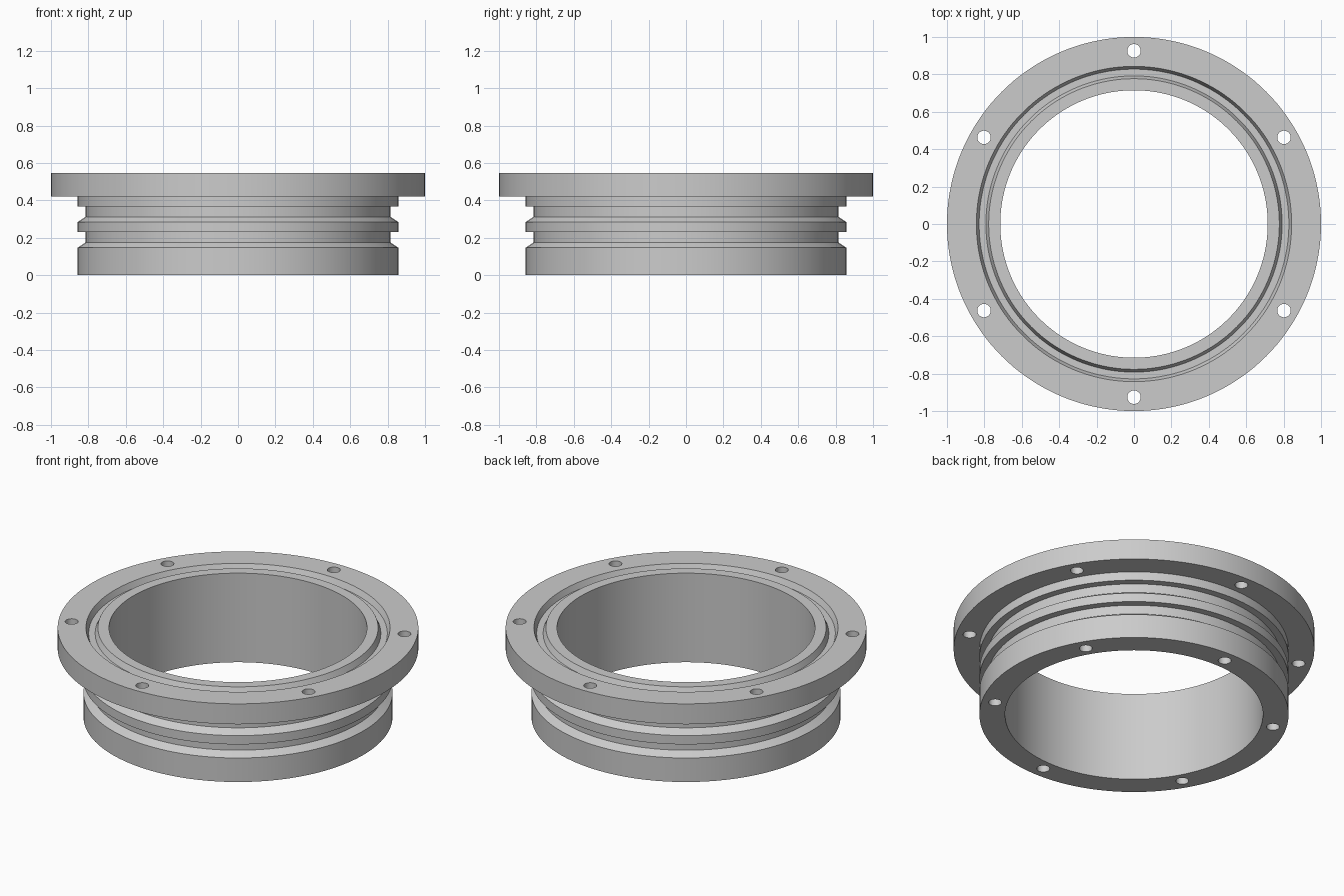
import bpy, bmesh, math
from mathutils import Matrix, Vector

if "Cube" in bpy.data.objects:
    bpy.data.objects.remove(bpy.data.objects["Cube"], do_unlink=True)

SEGMENTS = 144
BORE, BODY, GROOVE, FLANGE = 0.715, 0.857, 0.815, 1.0
UNDER, TOP = 0.42, 0.545
SEAT = TOP - 0.035

# Plain machined metal
metal = bpy.data.materials.new("grey metal")
metal.use_nodes = True
grey = (0.6, 0.6, 0.6, 1)
metal.diffuse_color = grey
metal.node_tree.nodes["Principled BSDF"].inputs["Base Color"].default_value = grey


def make_object(name, bm):
    mesh = bpy.data.meshes.new(name)
    bmesh.ops.recalc_face_normals(bm, faces=bm.faces)
    bm.to_mesh(mesh)
    bm.free()
    mesh.materials.append(metal)
    obj = bpy.data.objects.new(name, mesh)
    bpy.context.collection.objects.link(obj)
    return obj


def lathe(name, profile):
    bm = bmesh.new()
    verts = [bm.verts.new((r, 0, z)) for r, z in profile]
    edges = [bm.edges.new((v, verts[(i + 1) % len(verts)])) for i, v in enumerate(verts)]
    bmesh.ops.spin(bm, geom=verts + edges, cent=(0, 0, 0), axis=(0, 0, 1),
                   angle=math.tau, steps=SEGMENTS, use_duplicate=False)
    bmesh.ops.remove_doubles(bm, verts=bm.verts, dist=1e-4)
    return make_object(name, bm)


def ring_groove(top):
    # Square upper shoulder, tapered lower shoulder
    return [(BODY, top - 0.083), (GROOVE, top - 0.055), (GROOVE, top), (BODY, top)]


# Flanged collar: body with two ring grooves, flange with a face-seal groove
profile = [(BORE, 0), (BODY, 0)]
profile += ring_groove(0.23) + ring_groove(0.367)
profile += [(BODY, UNDER), (FLANGE, UNDER), (FLANGE, TOP),
            (0.843, TOP), (0.828, SEAT), (0.792, SEAT), (0.777, TOP), (BORE, TOP)]
collar = lathe("flanged_collar", profile)

# Bolt holes: through the flange, and blind in the bottom face
bm = bmesh.new()
for radius, low, high in ((0.926, UNDER - 0.03, TOP + 0.05), (0.782, -0.05, 0.12)):
    for k in range(6):
        angle = math.radians(90 + 60 * k)
        spot = Vector((radius * math.cos(angle), radius * math.sin(angle), (low + high) / 2))
        bmesh.ops.create_cone(bm, cap_ends=True, segments=32, radius1=0.036,
                              radius2=0.036, depth=high - low,
                              matrix=Matrix.Translation(spot))
cutter = make_object("bolt_hole_cutter", bm)
cutter.hide_render = True

bpy.ops.object.select_all(action="DESELECT")
collar.select_set(True)
bpy.context.view_layer.objects.active = collar
holes = collar.modifiers.new("bolt holes", "BOOLEAN")
holes.operation = "DIFFERENCE"
holes.solver = "EXACT"
holes.object = cutter
bpy.ops.object.modifier_apply(modifier=holes.name)
bpy.data.objects.remove(cutter, do_unlink=True)

bpy.ops.object.shade_smooth_by_angle(angle=math.radians(30))
